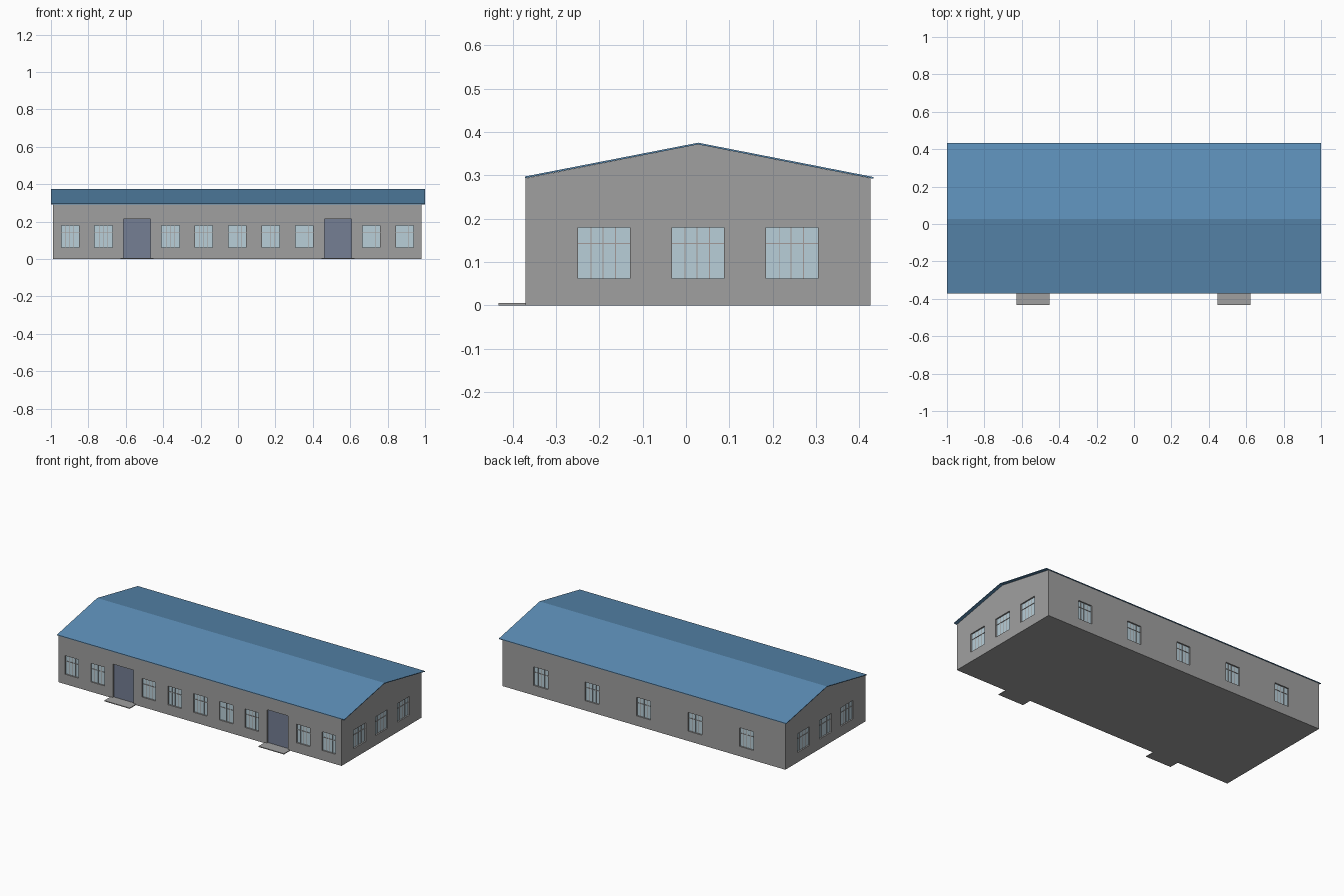
import bpy, bmesh, math
from mathutils import Matrix

if "Cube" in bpy.data.objects:
    bpy.data.objects.remove(bpy.data.objects["Cube"])


def material(name, rgb):
    m = bpy.data.materials.new(name)
    m.use_nodes = True
    m.diffuse_color = (*rgb, 1)
    m.node_tree.nodes["Principled BSDF"].inputs["Base Color"].default_value = (*rgb, 1)
    return m


GREY = material("wall grey", (0.35, 0.35, 0.35))
BLUE = material("roof blue", (0.107, 0.27, 0.47))
GLASS = material("window glass", (0.48, 0.62, 0.69))
SLATE = material("door slate", (0.176, 0.21, 0.295))
FRAME = material("frame grey", (0.36, 0.33, 0.32))


def make(name, bm, mat):
    bmesh.ops.recalc_face_normals(bm, faces=bm.faces[:])
    me = bpy.data.meshes.new(name)
    bm.to_mesh(me)
    bm.free()
    me.materials.append(mat)
    ob = bpy.data.objects.new(name, me)
    bpy.context.collection.objects.link(ob)
    return ob


def prism(name, profile, x0, x1, mat):
    """Extrude a (y, z) profile along x."""
    bm = bmesh.new()
    face = bm.faces.new([bm.verts.new((x0, y, z)) for y, z in profile])
    new = bmesh.ops.extrude_face_region(bm, geom=[face])["geom"]
    moved = [v for v in new if isinstance(v, bmesh.types.BMVert)]
    bmesh.ops.translate(bm, verts=moved, vec=(x1 - x0, 0, 0))
    return make(name, bm, mat)


def box(bm, wall, u, z, w, h, inner, outer):
    """Box on a wall; inner and outer are offsets along the outward normal."""
    x, y, angle = wall
    m = Matrix.Translation((x, y, 0)) @ Matrix.Rotation(math.radians(angle), 4, "Z")
    m = m @ Matrix.Translation((u, -(inner + outer) / 2, z))
    bmesh.ops.create_cube(bm, size=1, matrix=m @ Matrix.Diagonal((w, outer - inner, h, 1)))


# Building dimensions
X0, X1, Y0, Y1 = -0.99, 0.98, -0.37, 0.426
EAVE, RIDGE, MID = 0.293, 0.371, 0.028
PITCH, SLOT = -0.003, 0.179
FRONT, RIGHT = (PITCH, Y0, 0), (X1, MID, 90)
BACK, LEFT = (PITCH, Y1, 180), (X0, MID, -90)

# Wall openings: (wall, position, width)
DOOR_SLOTS = (-3, 3)
windows = [(FRONT, i * SLOT, 0.094) for i in range(-5, 6) if i not in DOOR_SLOTS]
windows += [(BACK, i * SLOT * 2, 0.098) for i in range(-2, 3)]
windows += [(w, i * 0.217, 0.12) for w in (RIGHT, LEFT) for i in (-1, 0, 1)]
SILL, HEAD, DEEP = 0.062, 0.179, 0.012
WIN_H, WIN_Z = HEAD - SILL, (HEAD + SILL) / 2
DOOR_W, DOOR_Z0, DOOR_Z1 = 0.144, 0.005, 0.215

walls = prism("walls", [(Y0, 0), (Y1, 0), (Y1, EAVE), (MID, RIDGE), (Y0, EAVE)], X0, X1, GREY)

cut, glass, bars, doors, steps = (bmesh.new() for _ in range(5))
for wall, u, w in windows:
    box(cut, wall, u, WIN_Z, w, WIN_H, -DEEP, 0.02)
    box(glass, wall, u, WIN_Z, w, WIN_H, -DEEP - 0.001, -DEEP + 0.003)
    # Glazing bars: one transom and three uprights
    box(bars, wall, u, SILL + WIN_H * 0.69, w, 0.0025, -DEEP, -DEEP + 0.006)
    for t in (0.25, 0.48, 0.72):
        box(bars, wall, u + (t - 0.5) * w, WIN_Z, 0.002, WIN_H, -DEEP, -DEEP + 0.005)

for i in DOOR_SLOTS:
    z, h = (DOOR_Z0 + DOOR_Z1) / 2, DOOR_Z1 - DOOR_Z0
    box(cut, FRONT, i * SLOT, z, DOOR_W, h, -DEEP, 0.02)
    box(doors, FRONT, i * SLOT, z, DOOR_W, h, -DEEP - 0.001, -DEEP + 0.003)
    box(steps, FRONT, i * SLOT, 0.0025, 0.177, 0.005, 0, 0.062)

make("window_glass", glass, GLASS)
make("glazing_bars", bars, FRAME)
make("doors", doors, SLATE)
make("entrance_steps", steps, GREY)

# Recess the openings into the walls
cutter = make("opening_cutter", cut, GREY)
cutter.hide_render = True
mod = walls.modifiers.new("openings", "BOOLEAN")
mod.operation, mod.solver, mod.object = "DIFFERENCE", "EXACT", cutter
bpy.context.view_layer.objects.active = walls
bpy.ops.object.modifier_apply(modifier=mod.name)
bpy.data.objects.remove(cutter)

# Thin gabled roof sheet
T = 0.004
under = [(0.432, EAVE - 0.001), (MID, RIDGE), (Y0 - 0.002, EAVE)]
over = [(y, z + T) for y, z in reversed(under)]
prism("roof", under + over, -1, 1, BLUE)
